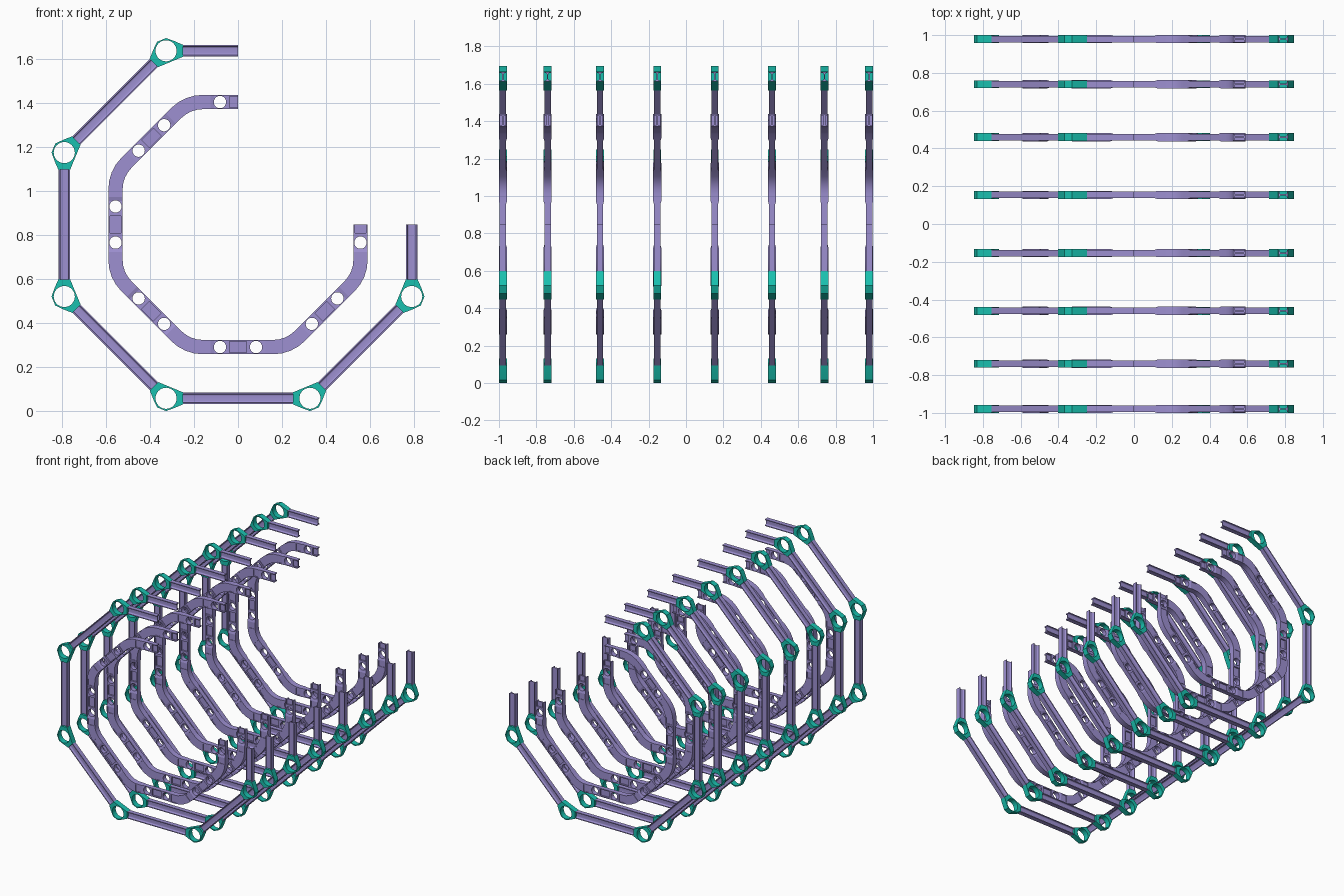
import bpy, bmesh
from math import sin, cos, tan, pi, radians
from mathutils import Matrix, Vector

if "Cube" in bpy.data.objects:
    bpy.data.objects.remove(bpy.data.objects["Cube"])

CZ = 0.848                     # height of the octagon centre
R_OUT, R_IN = 0.79, 0.557      # apothems of outer frame and inner ring
TAN = tan(pi / 8)
ROWS = (0.154, 0.46, 0.74, 0.979)
SIDES = [radians(a) for a in range(90, 361, 45)]   # open octagon, top round to right


def material(name, rgb):
    m = bpy.data.materials.new(name)
    m.diffuse_color = (*rgb, 1)
    m.use_nodes = True
    m.node_tree.nodes["Principled BSDF"].inputs["Base Color"].default_value = m.diffuse_color
    return m


PURPLE = material("purple_paint", (0.34, 0.28, 0.64))
TEAL = material("teal_paint", (0.01, 0.53, 0.43))


def at(a, r, s=0):
    """Point on the side facing angle a: r outward, s along the side."""
    return Vector((r * cos(a) - s * sin(a), 0, CZ + r * sin(a) + s * cos(a)))


def out(a):
    return Vector((cos(a), 0, sin(a)))


def sweep(bm, loops):
    """Skin closed loops of points and cap both ends."""
    rings = [[bm.verts.new(p) for p in loop] for loop in loops]
    n = len(rings[0])
    for r0, r1 in zip(rings, rings[1:]):
        for i in range(n):
            j = (i + 1) % n
            bm.faces.new((r0[i], r0[j], r1[j], r1[i]))
    bm.faces.new(rings[0])
    bm.faces.new(rings[-1])


def cylinder(bm, c, r):
    bmesh.ops.create_cone(bm, cap_ends=True, segments=32, radius1=r, radius2=r, depth=0.2,
                          matrix=Matrix.Translation(c) @ Matrix.Rotation(pi / 2, 4, 'X'))


def box(bm, a, c, length, height, y0, y1):
    """Box aligned to the side facing angle a."""
    m = (Matrix.Translation(c + Vector((0, (y0 + y1) / 2, 0))) @ Matrix.Rotation(pi / 2 - a, 4, 'Y')
         @ Matrix.Diagonal((length, abs(y1 - y0), height, 1)))
    bmesh.ops.create_cube(bm, size=1, matrix=m)


def to_mesh(bm, name):
    bmesh.ops.recalc_face_normals(bm, faces=bm.faces)
    me = bpy.data.meshes.new(name)
    bm.to_mesh(me)
    bm.free()
    return me


def cut(me, cutter, name):
    """Subtract the cutter mesh and return the resulting mesh."""
    a, b = (bpy.data.objects.new("tmp", m) for m in (me, cutter))
    for o in (a, b):
        bpy.context.collection.objects.link(o)
    mod = a.modifiers.new("cut", 'BOOLEAN')
    mod.object, mod.operation, mod.solver = b, 'DIFFERENCE', 'EXACT'
    dg = bpy.context.evaluated_depsgraph_get()
    res = bpy.data.meshes.new_from_object(a.evaluated_get(dg))
    for o in (a, b):
        bpy.data.objects.remove(o)
    res.name = name
    return res


def finish(me, mat):
    me.materials.clear()
    me.materials.append(mat)
    me.shade_smooth()
    me.set_sharp_from_angle(angle=radians(16))
    return me


# Outer beams: filleted I-section
def i_section():
    hw, hh, web, flange, f = 0.017, 0.026, 0.0035, 0.006, 0.009
    q = [(hw, hh), (hw, hh - flange)]
    for i in range(7):
        t = pi / 2 * i / 6
        q.append((web + f - f * sin(t), hh - flange - f + f * cos(t)))
    right = q + [(x, -z) for x, z in reversed(q)]
    return right + [(-x, z) for x, z in reversed(right)]


section = i_section()
bm = bmesh.new()
half = R_OUT * TAN
for a in SIDES:
    s0 = 0 if a == SIDES[0] else -half + 0.072
    s1 = 0 if a == SIDES[-1] else half - 0.072
    sweep(bm, [[at(a, R_OUT + h, s) + Vector((0, y, 0)) for y, h in section] for s in (s0, s1)])
beams = finish(to_mesh(bm, "outer_beams"), PURPLE)

# Node rings: faceted sockets with a round bore
bm, cb = bmesh.new(), bmesh.new()
profile = [(22.5, .058), (65, .059), (93.5, .0825), (131.5, .0825), (157.5, .059)]
profile += [(360 - d, r) for d, r in reversed(profile)]
for a in SIDES[:-1]:
    ang = a + pi / 8
    c = at(a, R_OUT, half)
    sweep(bm, [[c + out(ang + radians(d)) * r + Vector((0, y, 0)) for d, r in profile]
               for y in (-0.021, 0.021)])
    cylinder(cb, c, 0.048)
nodes = finish(cut(to_mesh(bm, "node_body"), to_mesh(cb, "bore"), "node_rings"), TEAL)

# Inner ring: swept bar, thicker at the rounded corners
THIN, WIDE, BEND = 0.034, 0.044, 0.07
half = R_IN * TAN
stations = []
for a in SIDES:
    first, last = a == SIDES[0], a == SIDES[-1]
    steps = [(-half + BEND, WIDE), (-0.125, WIDE), (-0.108, THIN), (0, THIN),
             (0.108, THIN), (0.125, WIDE), (half - BEND, WIDE)]
    for s, w in steps:
        if (first and s < 0) or (last and s > 0):
            continue
        stations.append((at(a, R_IN, s), a, w))
    if not last:
        rad = BEND / TAN
        c = at(a, R_IN - rad, half - BEND)
        for i in range(1, 4):
            t = a + pi / 4 * i / 4
            stations.append((c + out(t) * rad, t, WIDE))
H = 0.0325
bm = bmesh.new()
sweep(bm, [[p + out(t) * h + Vector((0, y * w / 2, 0))
            for h, y in ((H, 1), (H, -1), (-H, -1), (-H, 1))] for p, t, w in stations])

# Round holes, middle pockets and shallow end panels in the inner ring
cb = bmesh.new()
for a in SIDES:
    for sign in (-1, 1):
        box(cb, a, at(a, R_IN), 0.076, 0.05, sign * 0.005, sign * 0.05)
        if (a == SIDES[0] and sign < 0) or (a == SIDES[-1] and sign > 0):
            continue
        cylinder(cb, at(a, R_IN, sign * 0.082), 0.028)
        for face in (-1, 1):
            box(cb, a, at(a, R_IN, sign * 0.152), 0.044, 0.05, face * 0.0185, face * 0.05)
ring = finish(cut(to_mesh(bm, "ring_body"), to_mesh(cb, "ring_cut"), "inner_ring"), PURPLE)

# Repeat the frame along the length
for i, y in enumerate([-r for r in reversed(ROWS)] + list(ROWS), 1):
    for me in (beams, nodes, ring):
        ob = bpy.data.objects.new(f"{me.name}_{i}", me)
        ob.location.y = y
        bpy.context.collection.objects.link(ob)
